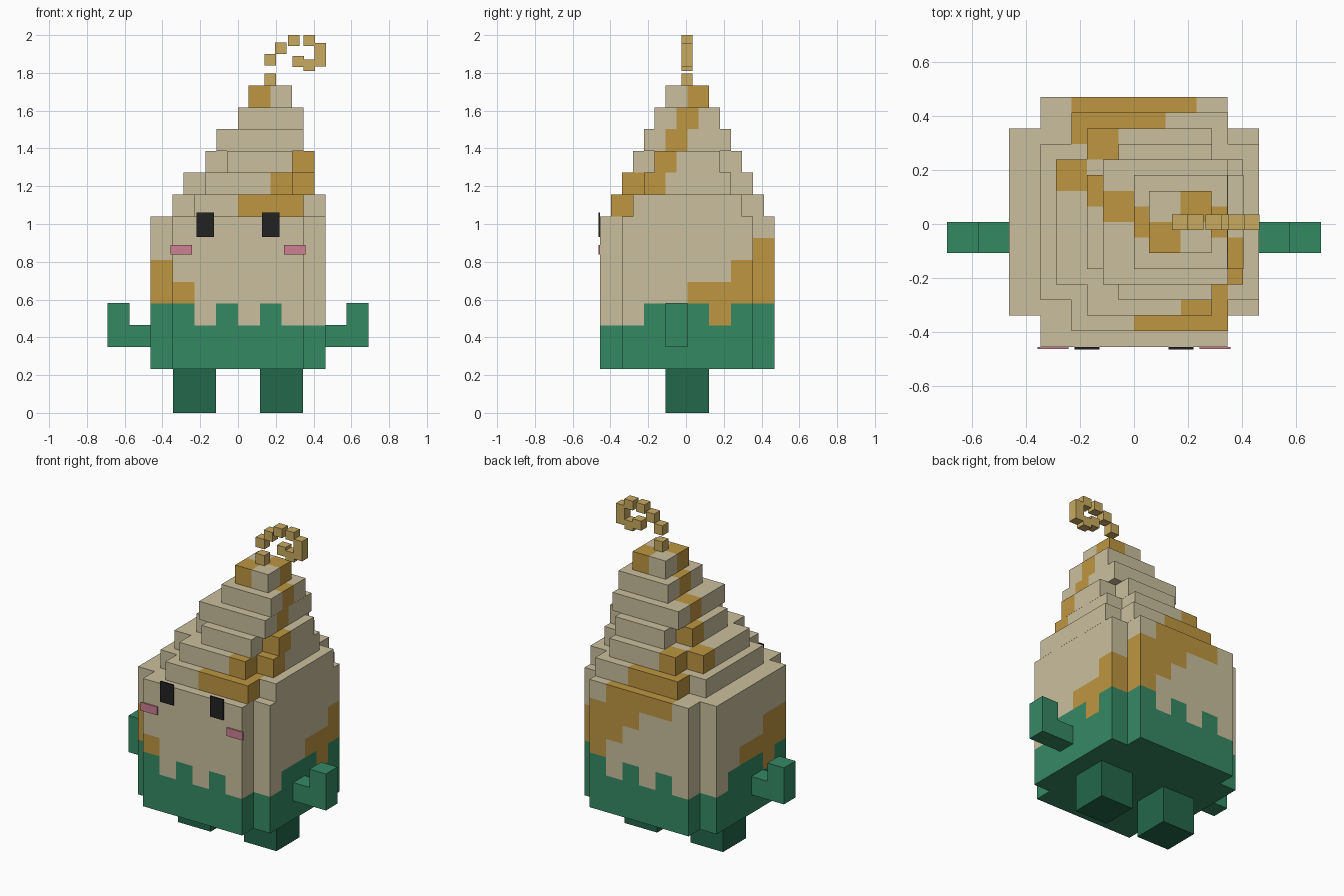
import bpy, bmesh

if "Cube" in bpy.data.objects:
    bpy.data.objects.remove(bpy.data.objects["Cube"])


def lin(c):
    c /= 255
    return c / 12.92 if c <= 0.04045 else ((c + 0.055) / 1.055) ** 2.4


def material(name, r, g, b):
    m = bpy.data.materials.new(name)
    m.diffuse_color = (lin(r), lin(g), lin(b), 1)
    m.use_nodes = True
    m.node_tree.nodes["Principled BSDF"].inputs["Base Color"].default_value = m.diffuse_color
    return m


CREAM = material("cream", 202, 191, 157)
GOLD = material("gold", 190, 150, 65)
CURL = material("pale_gold", 200, 170, 96)
GREEN = material("green", 53, 137, 100)
DARK = material("dark_green", 35, 103, 75)
BLACK = material("black", 34, 34, 35)
PINK = material("pink", 205, 128, 148)
V = 0.1155          # edge of one block
CY = 0.0075         # the block grid sits slightly behind the centre
DIRS = {(1, 0, 0): ((1, 0, 0), (1, 1, 0), (1, 1, 1), (1, 0, 1)),
        (-1, 0, 0): ((0, 0, 0), (0, 0, 1), (0, 1, 1), (0, 1, 0)),
        (0, 1, 0): ((0, 1, 0), (0, 1, 1), (1, 1, 1), (1, 1, 0)),
        (0, -1, 0): ((0, 0, 0), (1, 0, 0), (1, 0, 1), (0, 0, 1)),
        (0, 0, 1): ((0, 0, 1), (1, 0, 1), (1, 1, 1), (0, 1, 1)),
        (0, 0, -1): ((0, 0, 0), (0, 1, 0), (1, 1, 0), (1, 0, 0))}


def blocks(name, cells, origin, mats, size=V):
    """Outer skin of a set of grid cells {(i, j, k): material index}."""
    bm = bmesh.new()
    for c, mi in cells.items():
        for d, corners in DIRS.items():
            if tuple(a + b for a, b in zip(c, d)) in cells:
                continue
            f = bm.faces.new([bm.verts.new([o + size * (a + b) for o, a, b in zip(origin, c, q)])
                              for q in corners])
            f.material_index = mi
    bmesh.ops.remove_doubles(bm, verts=bm.verts, dist=1e-4)
    me = bpy.data.meshes.new(name)
    bm.to_mesh(me)
    bm.free()
    for m in mats:
        me.materials.append(m)
    ob = bpy.data.objects.new(name, me)
    bpy.context.collection.objects.link(ob)
    return ob


def box(name, x0, x1, y0, y1, z0, z1, mat):
    ob = blocks(name, {(0, 0, 0): 0}, (0, 0, 0), [mat], 1)
    for v in ob.data.vertices:
        v.co = (x0 + v.co.x * (x1 - x0), y0 + v.co.y * (y1 - y0), z0 + v.co.z * (z1 - z0))
    return ob


# Body: eight by eight blocks without corners, green base with a toothed rim
teeth = ({(i, 0) for i in (1, 3, 5)} | {(i, 7) for i in (2, 4, 6)}
         | {(7, j) for j in (2, 3, 4, 6)} | {(0, j) for j in (1, 3, 4, 5)})
# Gold spiral on the body, listed by block row
stripe = {2: {(7, 5), (0, 2)},
          3: {(7, 4), (7, 5), (7, 6), (6, 7), (1, 0), (0, 1), (0, 2), (0, 3), (0, 4)},
          4: {(7, 6), (6, 7), (5, 7), (0, 1), (0, 2)},
          5: {(6, 7), (5, 7), (4, 7)},
          6: {(5, 7), (4, 7), (3, 7), (2, 7)}}


def body_colour(i, j, k):
    if k < 2 or (k == 2 and (i, j) in teeth):
        return 1
    return 2 if (i, j) in stripe.get(k, ()) else 0


body = {(i, j, k): body_colour(i, j, k) for i in range(8) for j in range(8) for k in range(7)
        if not (i in (0, 7) and j in (0, 7))}
blocks("body", body, (-4 * V, CY - 4 * V, 0.232), [CREAM, GREEN, GOLD])

# Stepped cap: left edge, blocks in x, blocks in y, corners cut, gold blocks
tiers = [(-0.346, 7, 7, True, {(3, 0), (4, 0), (5, 0), (5, 1), (1, 6), (2, 6), (3, 6)}),
         (-0.289, 6, 6, True, {(4, 0), (5, 1), (1, 5), (0, 4)}),
         (-0.173, 5, 5, True, {(4, 1), (0, 3)}),
         (-0.115, 4, 4, False, {(3, 1), (0, 2)}),
         (0.0, 3, 3, False, {(2, 1), (0, 1)}),
         (0.056, 2, 2, False, {(0, 0), (1, 1)})]
for n, (x, nx, ny, cut, gold) in enumerate(tiers):
    cells = {(i, j, 0): int((i, j) in gold) for i in range(nx) for j in range(ny)
             if not (cut and i in (0, nx - 1) and j in (0, ny - 1))}
    blocks(f"cap_tier_{n + 1}", cells, (x, CY - ny * V / 2, 0.232 + (7 + n) * V), [CREAM, GOLD])

# Curl on the tip: x and z of each small block, with its height
curl = [(0.14, 1.733, 0.065), (0.14, 1.838, 0.062), (0.197, 1.90, 0.06), (0.265, 1.942, 0.058),
        (0.348, 1.942, 0.058), (0.405, 1.833, 0.125), (0.347, 1.81, 0.06), (0.289, 1.83, 0.06)]
for n, (x, z, h) in enumerate(curl):
    box(f"curl_{n + 1}", x, x + 0.06, -0.023, 0.035, z, z + h, CURL)

# Paired limbs and face
for s, side in ((-1, "left"), (1, "right")):
    arm = {(0, 0, 0): 0, (1, 0, 0): 0, (1, 0, 1): 0}
    if s < 0:
        arm = {(-1 - i, j, k): m for (i, j, k), m in arm.items()}
    blocks(f"{side}_arm", arm, (s * 0.46, CY - V, 0.35), [GREEN])
    xs = sorted((s * 0.116, s * 0.345))
    box(f"{side}_leg", *xs, CY - V, CY + V, 0, 0.232, DARK)
    xs = sorted((s * 0.128, s * 0.22))
    box(f"{side}_eye", *xs, -0.464, -0.455, 0.93, 1.06, BLACK)
    xs = sorted((s * 0.243, s * 0.357))
    box(f"{side}_cheek", *xs, -0.463, -0.4545, 0.838, 0.89, PINK)
